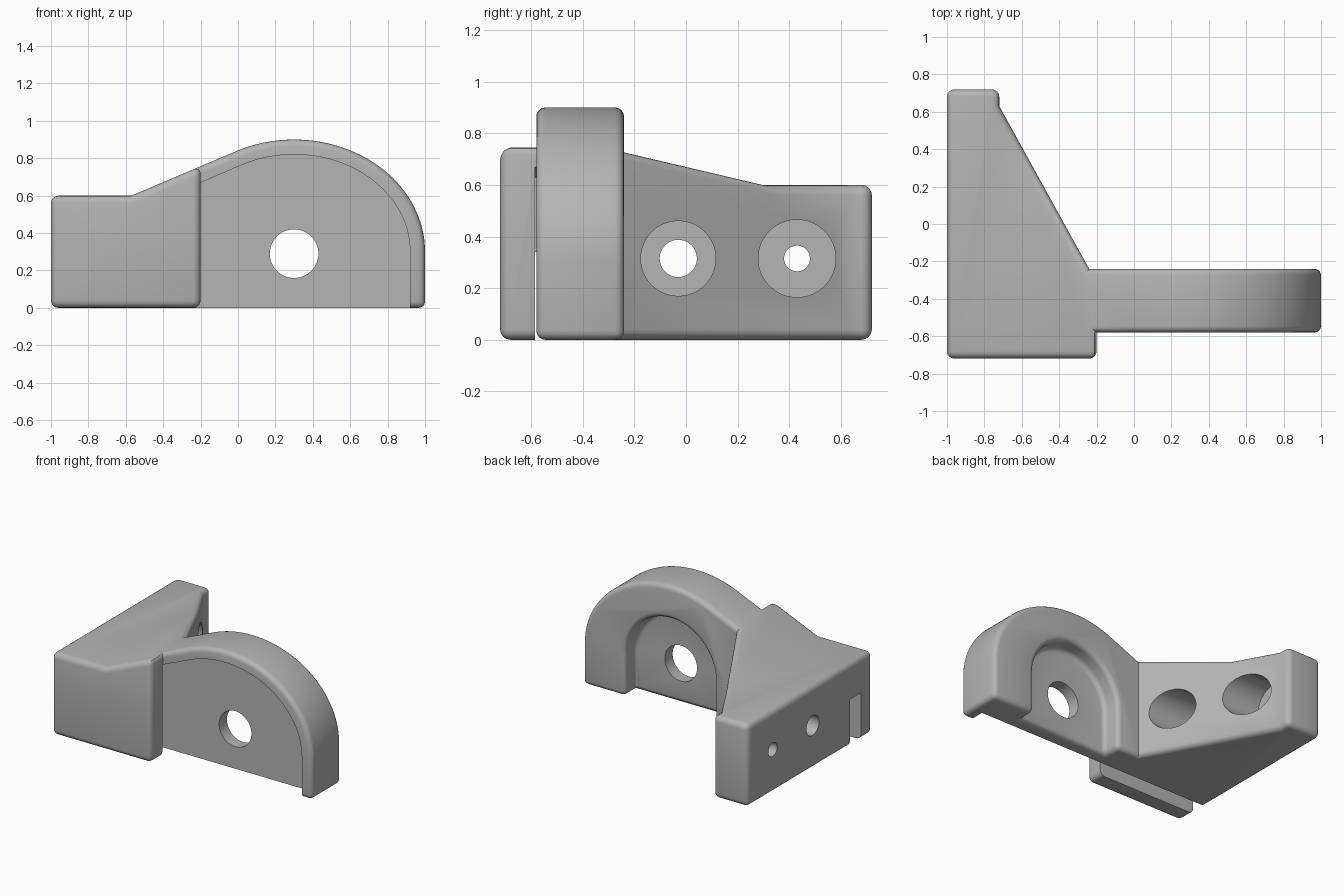
import bpy, bmesh, math

cube = bpy.data.objects.get("Cube")
if cube:
    bpy.data.objects.remove(cube, do_unlink=True)

grey = bpy.data.materials.new("plain_grey")
grey.use_nodes = True
colour = (0.46, 0.46, 0.46, 1)
grey.diffuse_color = colour
grey.node_tree.nodes["Principled BSDF"].inputs["Base Color"].default_value = colour


def prism(name, outline, axis, low, high):
    """Extrude a closed 2D outline along one axis."""
    place = {"x": lambda u, v, w: (w, u, v),
             "y": lambda u, v, w: (u, w, v),
             "z": lambda u, v, w: (u, v, w)}[axis]
    bm = bmesh.new()
    ends = [[bm.verts.new(place(u, v, w)) for u, v in outline] for w in (low, high)]
    for ring in ends:
        bm.faces.new(ring)
    n = len(outline)
    for i in range(n):
        j = (i + 1) % n
        bm.faces.new((ends[0][i], ends[0][j], ends[1][j], ends[1][i]))
    bmesh.ops.recalc_face_normals(bm, faces=bm.faces)
    mesh = bpy.data.meshes.new(name)
    bm.to_mesh(mesh)
    bm.free()
    mesh.materials.append(grey)
    obj = bpy.data.objects.new(name, mesh)
    bpy.context.collection.objects.link(obj)
    return obj


def arc(cx, cz, a, b, start, end, steps):
    angles = [math.radians(start + (end - start) * i / steps) for i in range(steps + 1)]
    return [(cx + a * math.cos(t), cz + b * math.sin(t)) for t in angles]


def circle(cx, cz, r):
    return arc(cx, cz, r, r, 0, 360, 64)[:-1]


def apply(obj, mod):
    bpy.context.view_layer.objects.active = obj
    bpy.ops.object.modifier_apply(modifier=mod.name)


def combine(obj, other, operation):
    mod = obj.modifiers.new("combine", "BOOLEAN")
    mod.operation = operation
    mod.solver = "EXACT"
    mod.object = other
    other.hide_render = True
    apply(obj, mod)
    bpy.data.objects.remove(other, do_unlink=True)


def round_edges(obj, width):
    mod = obj.modifiers.new("round", "BEVEL")
    mod.width = width
    mod.segments = 4
    mod.limit_method = "ANGLE"
    mod.angle_limit = math.radians(31)
    apply(obj, mod)


def slope(x):
    return 0.6 + 0.425 * (x + 0.57)


# Mounting block: tapered plan cut to a rising front profile
bracket = prism("bracket", [(-1, -0.72), (-0.2, -0.72), (-0.2, -0.312),
                            (-0.72, 0.63), (-0.72, 0.72), (-1, 0.72)], "z", 0, 1)
profile = prism("block_profile", [(-1.1, -0.1), (0, -0.1), (0, slope(0)),
                                  (-0.57, 0.6), (-1.1, 0.6)], "y", -1, 1)
combine(bracket, profile, "INTERSECT")
round_edges(bracket, 0.04)

# Arched housing with a rounded pocket in its back
outer = [(1, 0)] + arc(0.3, 0.3, 0.7, 0.6, 0, 115, 44) + [(-0.4, slope(-0.4)), (-0.4, 0)]
arch = prism("arch", outer, "y", -0.58, -0.24)
inner = [(0.66, -0.1)] + arc(0.3, 0.3, 0.36, 0.36, 0, 180, 40) + [(-0.06, -0.1)]
combine(arch, prism("back_pocket", inner, "y", -0.37, 0), "DIFFERENCE")
round_edges(arch, 0.035)
combine(bracket, arch, "UNION")

# Front recess that leaves a narrow rim, and the slot running on through the block
recess = ([(0.92, -0.1)] + arc(0.3, 0.3, 0.62, 0.52, 0, 115, 44)
          + [(-0.3, slope(-0.3) - 0.087), (-0.3, -0.1)])
combine(bracket, prism("front_recess", recess, "y", -0.585, -0.46), "DIFFERENCE")
slot = [(-0.585, -0.1), (-0.46, -0.1), (-0.46, 0.34), (-0.585, 0.34)]
combine(bracket, prism("slot", slot, "x", -1.1, -0.19), "DIFFERENCE")

# Axle hole through the web
combine(bracket, prism("axle_hole", circle(0.3, 0.29, 0.13), "y", -0.9, 0), "DIFFERENCE")

# Counterbored screw holes
for y, bore, hole in ((-0.03, 0.145, 0.072), (0.43, 0.15, 0.05)):
    combine(bracket, prism("counterbore", circle(y, 0.315, bore), "x", -0.83, 0.1), "DIFFERENCE")
    combine(bracket, prism("screw_hole", circle(y, 0.315, hole), "x", -1.1, 0.1), "DIFFERENCE")

bpy.ops.object.select_all(action="DESELECT")
bracket.select_set(True)
bpy.context.view_layer.objects.active = bracket
bpy.ops.object.shade_smooth_by_angle(angle=math.radians(30))
